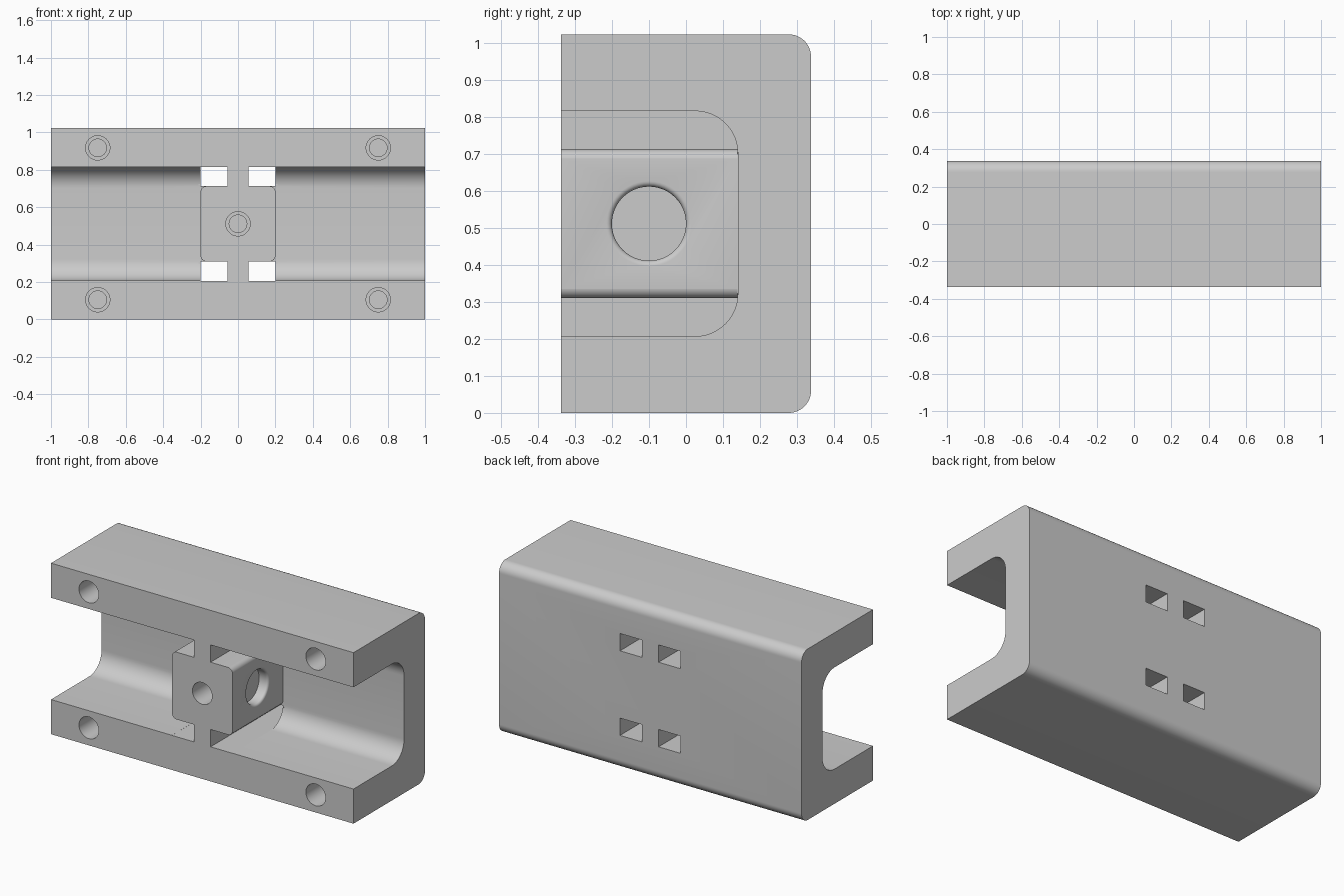
import bpy, bmesh, math
from mathutils import Matrix, Vector

if "Cube" in bpy.data.objects:
    bpy.data.objects.remove(bpy.data.objects["Cube"])

H, FRONT, BACK = 1.022, -0.3375, 0.3375
MID = H / 2

grey = bpy.data.materials.new("plain grey")
grey.diffuse_color = (0.6, 0.6, 0.6, 1)
grey.use_nodes = True
grey.node_tree.nodes["Principled BSDF"].inputs["Base Color"].default_value = grey.diffuse_color


def finish(name, bm):
    bmesh.ops.recalc_face_normals(bm, faces=bm.faces)
    me = bpy.data.meshes.new(name)
    bm.to_mesh(me)
    bm.free()
    me.materials.append(grey)
    ob = bpy.data.objects.new(name, me)
    bpy.context.collection.objects.link(ob)
    return ob


def arc(cu, cv, r, a0, a1, n=12):
    angles = [math.radians(a0 + (a1 - a0) * i / n) for i in range(n + 1)]
    return [(cu + r * math.cos(a), cv + r * math.sin(a)) for a in angles]


def prism(name, pts, axis, a, b):
    """Extrude a 2D outline along x (outline in y,z) or y (outline in x,z)."""
    bm = bmesh.new()
    place = (lambda u, v, t: (t, u, v)) if axis == "x" else (lambda u, v, t: (u, t, v))
    lo = [bm.verts.new(place(u, v, a)) for u, v in pts]
    hi = [bm.verts.new(place(u, v, b)) for u, v in pts]
    bm.faces.new(lo)
    bm.faces.new(hi)
    n = len(pts)
    for i in range(n):
        j = (i + 1) % n
        bm.faces.new((lo[i], lo[j], hi[j], hi[i]))
    return finish(name, bm)


def drill(name, rings, origin, direction, n=48):
    """Turned cutter from (radius, depth) rings, running into the surface."""
    bm = bmesh.new()
    loops = [[bm.verts.new((r * math.cos(2 * math.pi * i / n),
                            r * math.sin(2 * math.pi * i / n), d)) for i in range(n)]
             for r, d in rings]
    for p, q in zip(loops, loops[1:]):
        for i in range(n):
            j = (i + 1) % n
            bm.faces.new((p[i], p[j], q[j], q[i]))
    bm.faces.new(loops[0])
    bm.faces.new(loops[-1])
    turn = Vector((0, 0, 1)).rotation_difference(Vector(direction)).to_matrix().to_4x4()
    bm.transform(Matrix.Translation(origin) @ turn)
    return finish(name, bm)


# Housing: solid bar with rounded back edges
outline = ([(FRONT, 0)] + arc(BACK - 0.06, 0.06, 0.06, -90, 0)
           + arc(BACK - 0.06, H - 0.06, 0.06, 0, 90) + [(FRONT, H)])
housing = prism("channel_housing", outline, "x", -1, 1)
cutters = []

# Long open channels on both sides of the centre block
lo, hi, r = MID - 0.304, MID + 0.304, 0.115
cavity = ([(-0.4, lo)] + arc(0.14 - r, lo + r, r, -90, 0)
          + arc(0.14 - r, hi - r, r, 0, 90) + [(-0.4, hi)])
for s in (-1, 1):
    cutters.append(prism("channel_cutter", cavity, "x", s * 0.1995, s * 1.1))

# Four windows through the back, leaving a rib above and below the block
for sx in (-1, 1):
    for sz in (-1, 1):
        z0, z1 = MID + sz * 0.201, MID + sz * 0.3045
        x0, x1 = sx * 0.055, sx * 0.2
        cutters.append(prism("window_cutter", [(x0, z0), (x1, z0), (x1, z1), (x0, z1)],
                             "y", -0.4, 0.4))
        # Rounded corners of the centre block
        corner = arc(0.17, 0.171, 0.03, 0, 90, 8) + [(0.17, 0.212), (0.212, 0.212), (0.212, 0.171)]
        cutters.append(prism("corner_cutter", [(sx * u, MID + sz * v) for u, v in corner],
                             "y", -0.4, 0.139))

# Stepped screw holes in the front
screw = [(0.065, -0.02), (0.065, 0.15), (0.047, 0.15), (0.047, 0.3)]
spots = [(x, MID + z) for x in (-0.75, 0.75) for z in (-0.406, 0.406)] + [(0, MID)]
for x, z in spots:
    cutters.append(drill("screw_hole_cutter", screw, (x, FRONT, z), (0, 1, 0)))

# Round side pockets with a softened mouth
mouth = [(0.115 - 0.015 * math.sin(a), 0.015 - 0.015 * math.cos(a))
         for a in (math.pi / 2 * i / 5 for i in range(6))]
pocket = [(0.115, -0.02)] + mouth + [(0.1, 0.06)]
for s in (-1, 1):
    cutters.append(drill("pocket_cutter", pocket, (s * 0.1995, -0.1, MID), (s * -1, 0, 0)))

# Apply all cuts
for c in cutters:
    m = housing.modifiers.new("cut", "BOOLEAN")
    m.operation, m.solver, m.object = "DIFFERENCE", "EXACT", c
    c.hide_render = True
bpy.context.view_layer.update()
cut = bpy.data.meshes.new_from_object(
    housing.evaluated_get(bpy.context.evaluated_depsgraph_get()))
housing.modifiers.clear()
housing.data = cut
for c in cutters:
    bpy.data.objects.remove(c)

# Smooth curves, keep sharp edges
for ob in bpy.context.selected_objects:
    ob.select_set(False)
housing.select_set(True)
bpy.context.view_layer.objects.active = housing
bpy.ops.object.shade_smooth_by_angle(angle=math.radians(30))
